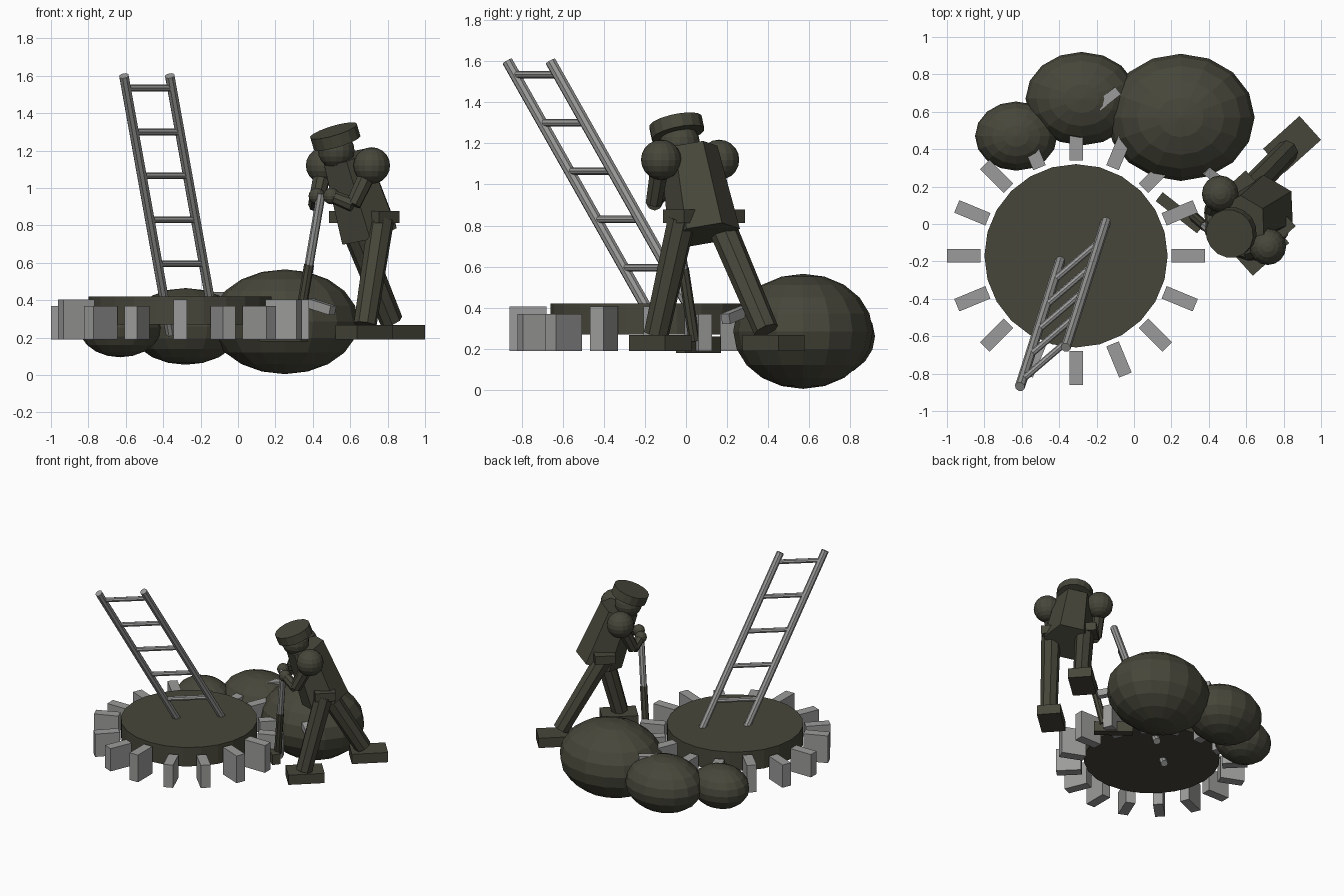
import bpy, math
from mathutils import Vector, Matrix

cube = bpy.data.objects.get("Cube")
if cube:
    bpy.data.objects.remove(cube, do_unlink=True)


def material(name, rgb):
    m = bpy.data.materials.new(name)
    m.diffuse_color = (*rgb, 1)
    m.use_nodes = True
    m.node_tree.nodes["Principled BSDF"].inputs["Base Color"].default_value = (*rgb, 1)
    return m


OLIVE = material("dark_olive", (0.063, 0.062, 0.043))
GREY = material("mid_grey", (0.33, 0.33, 0.325))


def finish(name, mat):
    ob = bpy.context.object
    ob.name = name
    ob.data.materials.append(mat)
    return ob


def ball(name, loc, size, mat=OLIVE, seg=16, rings=10):
    bpy.ops.mesh.primitive_uv_sphere_add(segments=seg, ring_count=rings, location=loc)
    ob = finish(name, mat)
    ob.scale = size if isinstance(size, tuple) else (size,) * 3
    return ob


def rod(name, a, b, r1, r2=None, mat=OLIVE, sides=8):
    """Tapered cylinder running from point a to point b."""
    a, b = Vector(a), Vector(b)
    bpy.ops.mesh.primitive_cone_add(vertices=sides, radius1=r1, radius2=r2 or r1,
                                    depth=(b - a).length, location=(a + b) / 2)
    ob = finish(name, mat)
    ob.rotation_euler = (b - a).to_track_quat('Z', 'Y').to_euler()
    return ob


def box(name, loc, size, angle=0, pitch=0, mat=OLIVE):
    bpy.ops.mesh.primitive_cube_add(size=1, location=loc)
    ob = finish(name, mat)
    ob.scale = size
    ob.rotation_euler = (0, pitch, angle)
    return ob


# Round platform with a ring of upright blocks
CX, CY = -0.31, -0.17
rod("platform", (CX, CY, 0.27), (CX, CY, 0.42), 0.49, sides=24)
for i in range(16):
    a = i * math.tau / 16
    top = 0.405 if i % 3 == 0 else 0.37
    box(f"ring_block_{i}", (CX + 0.6 * math.cos(a), CY + 0.6 * math.sin(a), (top + 0.19) / 2),
        (0.18, 0.072, top - 0.19), a, mat=GREY)

# Boulders behind the platform
ball("large_boulder", (0.25, 0.57, 0.285), (0.395, 0.34, 0.28))
ball("middle_boulder", (-0.28, 0.67, 0.26), (0.30, 0.25, 0.205))
ball("small_boulder", (-0.63, 0.47, 0.255), (0.22, 0.185, 0.16))

# Loose stone chips wedged against the boulders
box("chip_back", (-0.14, 0.67, 0.42), (0.14, 0.05, 0.05), math.radians(38), mat=GREY)
box("chip_side", (0.445, 0.24, 0.365), (0.16, 0.05, 0.05), math.radians(-38),
    math.radians(14), mat=GREY)

# Leaning ladder
top_l, top_r = Vector((-0.61, -0.87, 1.6)), Vector((-0.365, -0.66, 1.6))
slope = Vector((0.18, 0.565, -1))
for name, t in (("left", top_r), ("right", top_l)):
    rod(f"ladder_rail_{name}", t, t + slope * 1.38, 0.027, mat=GREY)
for i in range(6):
    d = slope * (0.065 + 0.235 * i)
    rod(f"ladder_rung_{i}", top_l + d, top_r + d, 0.018, mat=GREY)

# Worker: facing direction and the frame used for paired parts
YAW = math.radians(42)
LAT = Vector((math.sin(YAW), -math.cos(YAW), 0))


def lateral(point, offset):
    return Vector(point) + LAT * offset


rod("torso", (0.70, 0.09, 0.755), (0.575, 0.015, 1.165), 0.175, 0.14, sides=6)
box("belt", (0.675, 0.0875, 0.845), (0.15, 0.40, 0.065), YAW)
ball("head", (0.525, -0.03, 1.2), 0.098)
axis = Vector((-0.28, -0.2, 0.94)).normalized()
cap = Vector((0.52, -0.045, 1.275))
rod("cap", cap - axis * 0.033, cap + axis * 0.033, 0.132, sides=16)

# Arms: the pair shares one centre line, offset sideways
for name, s in (("left", 1), ("right", -1)):
    shoulder = lateral((0.588, 0.02, 1.12), 0.19 * s)
    elbow = lateral((0.515, -0.045, 0.91), 0.15 * s)
    hand = lateral((0.46, -0.08, 0.957), 0.058 * s)
    ball(f"shoulder_{name}", shoulder, 0.098)
    rod(f"upper_arm_{name}", shoulder, elbow, 0.05, 0.042)
    rod(f"forearm_{name}", elbow, hand, 0.04, 0.035)
    ball(f"hand_{name}", hand, 0.044, seg=12, rings=8)

# Striding legs and boots
rod("leg_front", (0.68, -0.145, 0.27), (0.765, -0.02, 0.83), 0.062, 0.07)
rod("leg_back", (0.82, 0.39, 0.29), (0.60, 0.16, 0.83), 0.062, 0.07)
box("boot_front", (0.675, -0.125, 0.228), (0.262, 0.172, 0.077), YAW)
box("boot_back", (0.845, 0.426, 0.228), (0.262, 0.172, 0.077), YAW)

# Long-handled tool held in both hands
grip, foot = Vector((0.445, -0.07, 0.97)), Vector((0.32, 0.04, 0.24))
middle = grip.lerp(foot, 0.52)
rod("tool_handle", grip, middle, 0.024, mat=GREY)
rod("tool_shaft", middle, foot, 0.027)
box("tool_blade", (0.245, 0.06, 0.22), (0.28, 0.06, 0.08), math.radians(-38))
